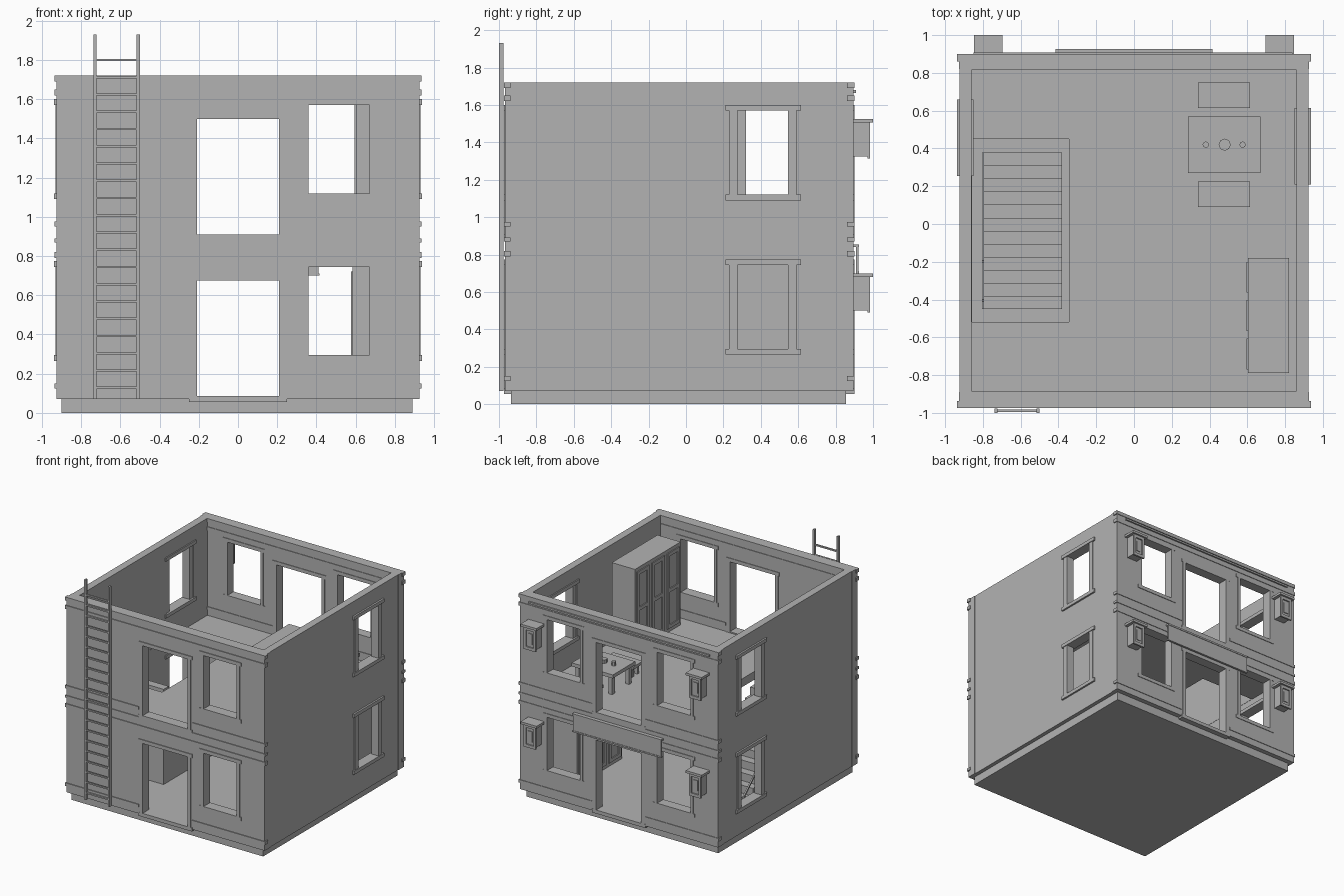
import bpy, bmesh, math
from mathutils import Vector

cube = bpy.data.objects.get("Cube")
if cube:
    bpy.data.objects.remove(cube, do_unlink=True)

grey = bpy.data.materials.new("plain grey")
grey.use_nodes = True
grey.diffuse_color = (0.45, 0.45, 0.45, 1)
grey.node_tree.nodes["Principled BSDF"].inputs["Base Color"].default_value = grey.diffuse_color

STOREY = 0.825


def finish(name, bm):
    bmesh.ops.recalc_face_normals(bm, faces=bm.faces)
    mesh = bpy.data.meshes.new(name)
    bm.to_mesh(mesh)
    bm.free()
    mesh.materials.append(grey)
    obj = bpy.data.objects.new(name, mesh)
    bpy.context.scene.collection.objects.link(obj)
    return obj


def add_box(bm, x, y, z):
    verts = bmesh.ops.create_cube(bm, size=1)["verts"]
    for v in verts:
        v.co = [r[0] if c < 0 else r[1] for c, r in zip(v.co, (x, y, z))]


def boxes(name, items):
    bm = bmesh.new()
    for item in items:
        add_box(bm, *item)
    return finish(name, bm)


def panel(name, axis, us, vs, depth, holes):
    """Flat slab with rectangular holes, facing along the given axis."""
    place = {"x": lambda u, v, d: (d, u, v), "y": lambda u, v, d: (u, d, v),
             "z": lambda u, v, d: (u, v, d)}[axis]
    ucuts = sorted(set(us).union(*[h[0] for h in holes]))
    vcuts = sorted(set(vs).union(*[h[1] for h in holes]))
    bm = bmesh.new()
    for u0, u1 in zip(ucuts, ucuts[1:]):
        for v0, v1 in zip(vcuts, vcuts[1:]):
            if any(h[0][0] <= u0 < h[0][1] and h[1][0] <= v0 < h[1][1] for h in holes):
                continue
            bm.faces.new([bm.verts.new(place(u, v, depth[0]))
                          for u, v in ((u0, v0), (u1, v0), (u1, v1), (u0, v1))])
    bmesh.ops.remove_doubles(bm, verts=bm.verts, dist=1e-5)
    out = bmesh.ops.extrude_face_region(bm, geom=bm.faces[:])["geom"]
    shift = Vector(place(0, 0, depth[1] - depth[0]))
    bmesh.ops.translate(bm, vec=shift, verts=[g for g in out if isinstance(g, bmesh.types.BMVert)])
    bmesh.ops.dissolve_limit(bm, angle_limit=0.01, verts=bm.verts, edges=bm.edges)
    return finish(name, bm)


# Openings of one storey, repeated on both floors
door = ((-0.21, 0.21), (0.085, 0.675))
win_z = (0.295, 0.745)
right_win, left_win = ((0.36, 0.67), win_z), ((-0.67, -0.36), win_z)


def up(hole, floor):
    return hole[0], tuple(z + floor * STOREY for z in hole[1])


def both(holes):
    return [up(h, f) for h in holes for f in (0, 1)]


# Base and floors
boxes("base", [((-0.9, 0.89), (-0.935, 0.855), (0, 0.07))])
boxes("ground_floor", [((-0.87, 0.87), (-0.9, 0.83), (0.065, 0.083))])
panel("upper_floor", "z", (-0.865, 0.865), (-0.895, 0.825), (0.83, 0.9),
      [((-0.858, -0.345), (-0.52, 0.45))])

# Walls
front_holes = both([door, right_win])
back_holes = both([door, right_win, left_win])
side_windows = {1: (0.23, 0.59), -1: (0.275, 0.635)}
panel("front_wall", "y", (-0.927, 0.927), (0.07, 1.72), (-0.967, -0.89), front_holes)
panel("back_wall", "y", (-0.927, 0.927), (0.07, 1.72), (0.82, 0.895), back_holes)
for s, ys in side_windows.items():
    side = "left" if s > 0 else "right"
    panel(side + "_wall", "x", (-0.89, 0.82), (0.07, 1.72), sorted((s * 0.86, s * 0.923)),
          both([(ys, win_z)]))
    # Jambs, sills and lintels of the side windows
    parts = []
    for f in (0, 1):
        _, (z0, z1) = up((ys, win_z), f)
        jamb, ledge = sorted((s * 0.865, s * 0.932)), sorted((s * 0.85, s * 0.938))
        parts += [(jamb, (ys[0], ys[0] + 0.045), (z0, z1)), (jamb, (ys[1] - 0.045, ys[1]), (z0, z1)),
                  (ledge, (ys[0] - 0.02, ys[1] + 0.025), (z0 - 0.03, z0)),
                  (ledge, (ys[0] - 0.02, ys[1] + 0.025), (z1, z1 + 0.03))]
    boxes(side + "_window_trim", parts)

# Mouldings on front and back, wrapping round the corners
full_bands = [(1.69, 1.72), (1.62, 1.65), (0.87, 0.89), (0.79, 0.82)]
door_bands = [(0.95, 0.975), (0.125, 0.15)]
for name, holes, ys, caps in (("front", front_holes, (-0.974, -0.885), (-0.974, -0.937)),
                              ("back", back_holes, (0.815, 0.9), (0.86, 0.9))):
    bands = [((-0.92, 0.92), ys, z) for z in full_bands]
    for s in (-1, 1):
        bands += [(sorted((s * 0.25, s * 0.92)), ys, z) for z in door_bands]
        bands += [(sorted((s * 0.85, s * 0.936)), caps, z) for z in full_bands + door_bands]
    boxes(name + "_mouldings", bands)
    trim = []
    for (x0, x1), (z0, z1) in holes:
        is_door = x0 < 0 < x1
        w = 0.03 if is_door else 0.025
        trim += [((x0 - w, x0), ys, (z0, z1)), ((x1, x1 + w), ys, (z0, z1)),
                 ((x0 - 0.04, x1 + 0.04), ys, (z1, z1 + 0.03)),
                 ((x0 - 0.04, x1 + 0.04), ys, (z0 - 0.03, z0))]
    boxes(name + "_opening_trim", trim)

boxes("back_cornice", [((-0.85, 0.84), (0.89, 0.908), (1.665, 1.68))])
boxes("hanging_sign", [((-0.41, 0.41), (0.91, 0.922), (0.705, 0.85)),
                       ((-0.415, 0.415), (0.895, 0.926), (0.84, 0.855)),
                       ((-0.415, 0.415), (0.908, 0.926), (0.7, 0.712))])

# Wall lanterns
for f in (0, 1):
    for s in (-1, 1):
        cx, z = s * 0.772, 0.49 + f * STOREY
        boxes("wall_lantern", [
            ((cx - 0.075, cx + 0.075), (0.89, 1.0), (z + 0.19, z + 0.21)),
            ((cx - 0.048, cx + 0.048), (0.89, 0.974), (z + 0.01, z + 0.19)),
            ((cx - 0.055, cx - 0.035), (0.97, 0.985), (z, z + 0.19)),
            ((cx + 0.035, cx + 0.055), (0.97, 0.985), (z, z + 0.19)),
            ((cx - 0.055, cx + 0.055), (0.97, 0.985), (z, z + 0.025)),
            ((cx - 0.055, cx + 0.055), (0.97, 0.985), (z + 0.165, z + 0.19)),
            ((cx - 0.02, cx + 0.02), (0.97, 0.98), (z + 0.05, z + 0.14))])

# Ladder
rails = [((x, x + 0.016), (-1.0, -0.976), (0.07, 1.93)) for x in (-0.738, -0.517)]
rungs = [((-0.73, -0.51), (-0.995, -0.981), (z - 0.006, z + 0.006))
         for z in (0.128 + i * 0.088 for i in range(20))]
boxes("ladder", rails + rungs)

# Solid staircase with a thin handrail
steps, depth, rise = 12, 0.069, 0.067
boxes("staircase", [((-0.795, -0.38), (-0.45, 0.378 - i * depth), (0.083 + i * rise, 0.083 + (i + 1) * rise))
                    for i in range(steps)])
bm = bmesh.new()
add_box(bm, (-0.806, -0.794), (-0.45, 0.378), (0.0, 0.02))
for v in bm.verts:
    v.co.z += 0.25 + (0.378 - v.co.y) * rise / depth * 0.93
for i in (0, 4, 8, 11):
    y, z = 0.36 - i * depth, 0.083 + i * rise
    add_box(bm, (-0.806, -0.794), (y - 0.012, y), (z, z + 0.18))
finish("handrail", bm)


# Cupboards with panelled doors facing the room
def cupboard(name, xs, ys, zs, doors):
    parts = [(xs, ys, zs)]
    width = (ys[1] - ys[0]) / doors
    for i in range(doors):
        y0, y1 = ys[0] + i * width + 0.02, ys[0] + (i + 1) * width - 0.02
        face, mid = (xs[0] - 0.008, xs[0] + 0.01), (zs[0] + zs[1]) / 2
        parts += [(face, (y0, y0 + 0.03), (zs[0] + 0.03, zs[1] - 0.03)),
                  (face, (y1 - 0.03, y1), (zs[0] + 0.03, zs[1] - 0.03))]
        parts += [(face, (y0, y1), (z - 0.015, z + 0.015)) for z in (zs[0] + 0.045, mid, zs[1] - 0.045)]
    boxes(name, parts)


cupboard("wardrobe", (0.603, 0.82), (-0.79, -0.18), (0.9, 1.6), 3)
cupboard("cabinet", (0.585, 0.82), (0.02, 0.62), (0.083, 0.75), 3)


# Table, benches and tableware
def table(name, xs, ys, top, thick, leg):
    parts = [(xs, ys, (top - thick, top))]
    for x in (xs[0] + 0.02, xs[1] - 0.02 - leg):
        for y in (ys[0] + 0.02, ys[1] - 0.02 - leg):
            parts.append(((x, x + leg), (y, y + leg), (0.9, top - thick)))
    boxes(name, parts)


table("dining_table", (0.285, 0.67), (0.27, 0.57), 1.08, 0.03, 0.035)
table("front_bench", (0.34, 0.615), (0.09, 0.225), 1.0, 0.025, 0.025)
table("back_bench", (0.34, 0.615), (0.615, 0.75), 1.0, 0.025, 0.025)
bm = bmesh.new()
for x, r, h in ((0.38, 0.017, 0.035), (0.48, 0.032, 0.03), (0.575, 0.017, 0.035)):
    verts = bmesh.ops.create_cone(bm, cap_ends=True, segments=8, radius1=r, radius2=r, depth=h)["verts"]
    bmesh.ops.translate(bm, vec=(x, 0.42, 1.08 + h / 2), verts=verts)
finish("tableware", bm)

# Door steps
boxes("door_steps", [((-0.25, 0.25), (-0.974, -0.89), (0.055, 0.085)),
                     ((-0.25, 0.25), (0.82, 0.9), (0.055, 0.085))])
